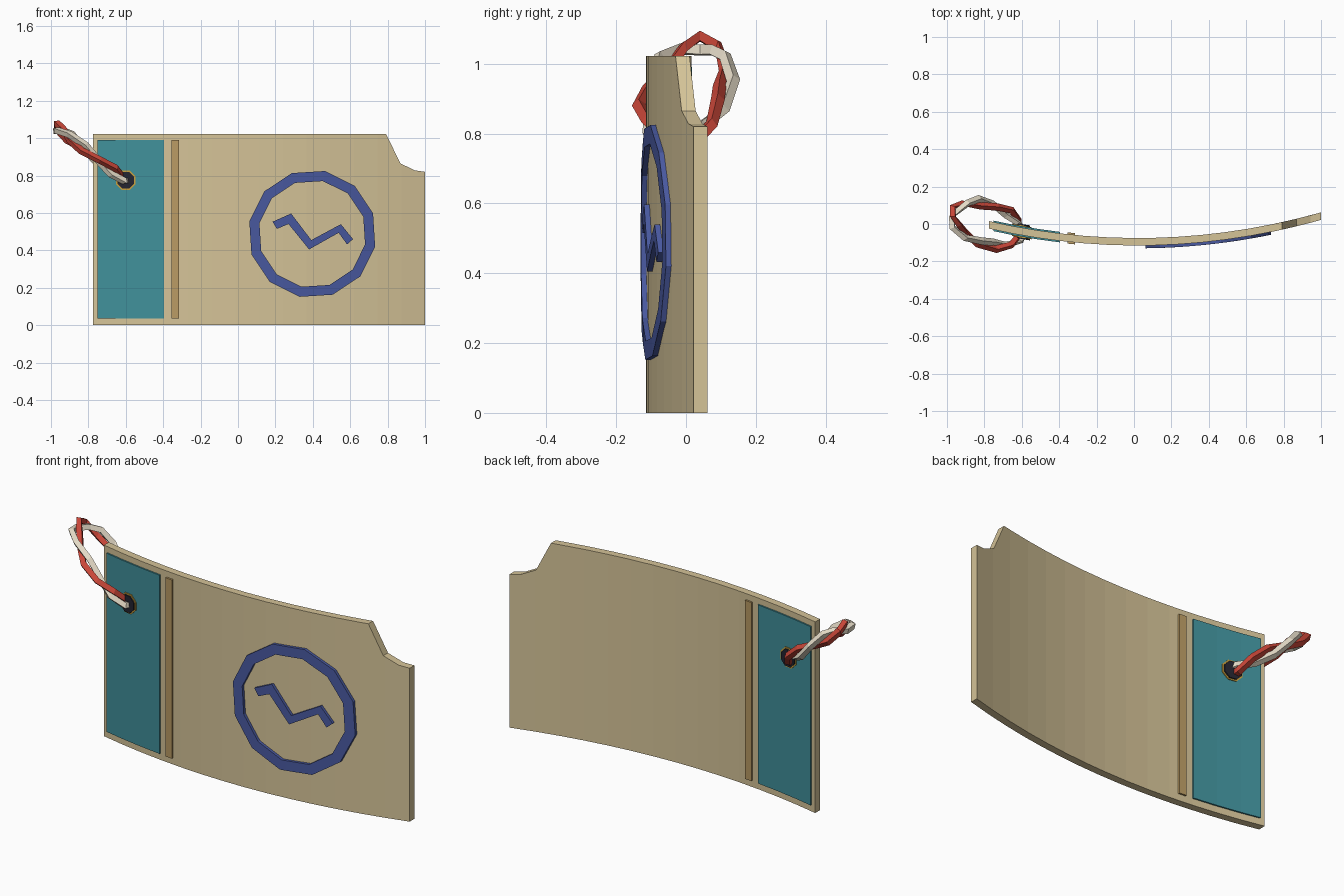
import bpy, bmesh, math
from mathutils import Vector

if "Cube" in bpy.data.objects:
    bpy.data.objects.remove(bpy.data.objects["Cube"])

X0, X1, SEGS, THICK = -0.775, 1.0, 14, 0.04


def bend(x):
    # front surface of the curved card
    return -0.115 + 0.1427 * (x - 0.02) ** 2


def material(name, rgb):
    m = bpy.data.materials.new(name)
    m.diffuse_color = (*[c ** 2.2 for c in rgb], 1)
    m.use_nodes = True
    m.node_tree.nodes["Principled BSDF"].inputs["Base Color"].default_value = m.diffuse_color
    return m


TAN = material("card tan", (0.83, 0.76, 0.59))
TEAL = material("teal", (0.26, 0.56, 0.60))
OCHRE = material("ochre", (0.72, 0.60, 0.39))
BLUE = material("blue", (0.29, 0.35, 0.62))
RED = material("red", (0.78, 0.28, 0.23))
CREAM = material("cream", (0.90, 0.86, 0.78))
DARK = material("dark", (0.16, 0.16, 0.20))
GOLD = material("gold", (0.78, 0.62, 0.25))


def finish(name, bm, mat):
    bmesh.ops.recalc_face_normals(bm, faces=bm.faces)
    me = bpy.data.meshes.new(name)
    bm.to_mesh(me)
    bm.free()
    me.materials.append(mat)
    ob = bpy.data.objects.new(name, me)
    bpy.context.collection.objects.link(ob)
    return ob


def slab(name, polys, front, back, mat):
    # extrude flat (x, z) polygons in y, slice them in x, then follow the bend
    bm = bmesh.new()
    for poly in polys:
        bm.faces.new([bm.verts.new((x, front, z)) for x, z in poly])
    bmesh.ops.remove_doubles(bm, verts=bm.verts, dist=1e-5)
    ext = bmesh.ops.extrude_face_region(bm, geom=bm.faces[:], use_keep_orig=True)
    for v in ext["geom"]:
        if isinstance(v, bmesh.types.BMVert):
            v.co.y = back
    for i in range(1, SEGS):
        x = X0 + (X1 - X0) * i / SEGS
        bmesh.ops.bisect_plane(bm, geom=bm.verts[:] + bm.edges[:] + bm.faces[:],
                               plane_co=(x, 0, 0), plane_no=(1, 0, 0))
    for v in bm.verts:
        v.co.y += bend(v.co.x)
    return finish(name, bm, mat)


def rect(x0, x1, z0, z1):
    return [(x0, z0), (x1, z0), (x1, z1), (x0, z1)]


def circle(cx, cz, r, n, start):
    return [(cx + r * math.cos(start + math.tau * i / n),
             cz + r * math.sin(start + math.tau * i / n)) for i in range(n)]


# curved card with a torn corner
slab("card", [[(X0, 0), (X1, 0), (X1, 0.82), (0.945, 0.828), (0.868, 0.865),
               (0.792, 1.022), (X0, 1.022)]], 0, THICK, TAN)

# coloured panel and strip, showing on both faces
slab("side_panel", [rect(-0.75, -0.395, 0.035, 0.99)], -0.008, THICK + 0.008, TEAL)
slab("divider_strip", [rect(-0.355, -0.315, 0.035, 0.99)], -0.01, THICK + 0.01, OCHRE)

# round emblem frame and zigzag on the front
start = math.radians(78.6)
outer = circle(0.397, 0.488, 0.343, 12, start)
inner = circle(0.397, 0.488, 0.288, 12, start)
slab("emblem_ring", [[outer[i], outer[(i + 1) % 12], inner[(i + 1) % 12], inner[i]]
                     for i in range(12)], -0.015, 0.002, BLUE)
top = [(0.185, 0.553), (0.284, 0.597), (0.392, 0.455), (0.55, 0.54), (0.615, 0.46)]
low = [(0.208, 0.515), (0.270, 0.541), (0.380, 0.405), (0.538, 0.494), (0.583, 0.432)]
slab("emblem_zigzag", [[top[i], top[i + 1], low[i + 1], low[i]] for i in range(4)],
     -0.015, 0.002, BLUE)

# eyelet
slab("eyelet_rim", [circle(-0.6, 0.775, 0.056, 8, math.pi / 8)], -0.013, THICK + 0.013, GOLD)
slab("eyelet_core", [circle(-0.6, 0.775, 0.048, 8, math.pi / 8)], -0.02, THICK + 0.02, DARK)

# twisted two-strand cord loop
U = Vector((0.79, 0, -0.613))
N = Vector((0.613, 0, 0.79))
CENTRE = Vector((-0.785, 0, 0.915))


def strand(name, phase, mat, n=14, turns=3, offset=0.02, r=0.02):
    bm = bmesh.new()
    rings = []
    for i in range(n):
        t = math.tau * i / n
        mid = CENTRE + U * 0.235 * math.cos(t) + Vector((0, 0.11 * math.sin(t) - 0.04 * math.cos(t), 0))
        out = (U * math.cos(t) + Vector((0, math.sin(t), 0))).normalized()
        a = turns * t + phase
        mid += (out * math.cos(a) + N * math.sin(a)) * offset
        rings.append([bm.verts.new(mid + (out * math.cos(b) + N * math.sin(b)) * r)
                      for b in (k * math.pi / 2 for k in range(4))])
    for i in range(n):
        p, q = rings[i], rings[(i + 1) % n]
        for k in range(4):
            bm.faces.new((p[k], p[(k + 1) % 4], q[(k + 1) % 4], q[k]))
    return finish(name, bm, mat)


twist = math.radians(-480)
strand("cord_red", twist, RED)
strand("cord_cream", twist + math.pi, CREAM)
